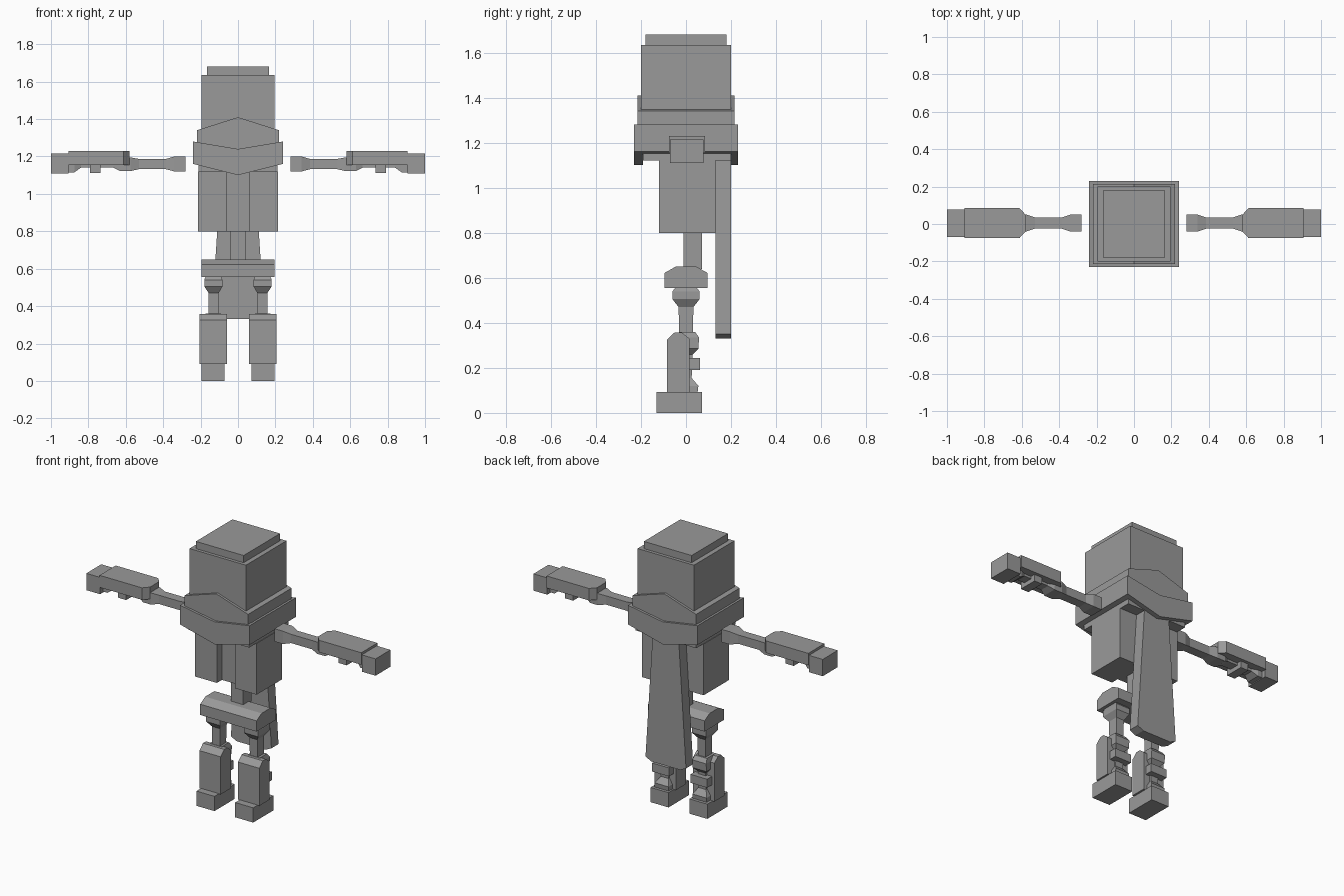
import bpy, bmesh
from mathutils import Vector

if "Cube" in bpy.data.objects:
    bpy.data.objects.remove(bpy.data.objects["Cube"])

grey = bpy.data.materials.new("stone_grey")
grey.diffuse_color = (0.32, 0.32, 0.32, 1)
grey.use_nodes = True
grey.node_tree.nodes["Principled BSDF"].inputs["Base Color"].default_value = grey.diffuse_color


def finish(name, bm):
    bmesh.ops.recalc_face_normals(bm, faces=bm.faces)
    me = bpy.data.meshes.new(name)
    bm.to_mesh(me)
    bm.free()
    me.materials.append(grey)
    ob = bpy.data.objects.new(name, me)
    bpy.context.collection.objects.link(ob)
    return ob


def loft(name, rings):
    """Skin a list of equal-length point rings and cap both ends."""
    bm = bmesh.new()
    rs = [[bm.verts.new(p) for p in r] for r in rings]
    n = len(rs[0])
    for a, b in zip(rs, rs[1:]):
        for i in range(n):
            j = (i + 1) % n
            bm.faces.new((a[i], a[j], b[j], b[i]))
    bm.faces.new(rs[0])
    bm.faces.new(rs[-1])
    return finish(name, bm)


def prism(name, axis, profile, lo, hi):
    """Extrude a profile (remaining axes in xyz order) along an axis."""
    def put(p, t):
        v = list(p)
        v.insert("xyz".index(axis), t)
        return Vector(v)
    return loft(name, [[put(p, t) for p in profile] for t in (lo, hi)])


def box(name, x, y, z):
    return prism(name, 'z', [(x[0], y[0]), (x[1], y[0]), (x[1], y[1]), (x[0], y[1])], *z)


def bone(name, axis, sections):
    """Rectangular sections: (t, lo1, hi1, lo2, hi2)."""
    rings = []
    for t, a, b, c, d in sections:
        ring = []
        for p in ((a, c), (b, c), (b, d), (a, d)):
            v = list(p)
            v.insert("xyz".index(axis), t)
            ring.append(Vector(v))
        rings.append(ring)
    return loft(name, rings)


def both_sides(ob):
    """Bake a mirrored copy across x = 0."""
    bm = bmesh.new()
    bm.from_mesh(ob.data)
    other = bmesh.ops.duplicate(bm, geom=bm.verts[:] + bm.edges[:] + bm.faces[:])["geom"]
    for v in other:
        if isinstance(v, bmesh.types.BMVert):
            v.co.x *= -1
    bmesh.ops.recalc_face_normals(bm, faces=bm.faces)
    bm.to_mesh(ob.data)
    bm.free()


# Head and cap
box("head", (-.195, .195), (-.2, .2), (1.24, 1.635))
box("head_cap", (-.165, .165), (-.18, .18), (1.635, 1.68))

# Peaked upper scarf, then lower scarf ring hanging around the chest
prism("upper_scarf", 'y', [(0, 1.41), (.22, 1.34), (.22, 1.27), (0, 1.235),
                           (-.22, 1.27), (-.22, 1.34)], -.215, .215)
wrap = [(0, 1.24), (.24, 1.28), (.24, 1.16), (0, 1.10), (-.24, 1.16), (-.24, 1.28)]
prism("scarf_front", 'y', wrap, -.23, -.19)
prism("scarf_back", 'y', wrap, .2, .23)
both_sides(prism("scarf_side", 'y', [(.2, 1.27), (.24, 1.28), (.24, 1.16), (.2, 1.15)],
                 -.19, .2))
box("shoulder_block", (-.21, .21), (-.19, .2), (1.12, 1.24))

# Chest with a recessed front channel, spine and tapering cape
prism("chest", 'z', [(-.213, -.12), (-.062, -.12), (-.062, -.07), (.062, -.07),
                     (.062, -.12), (.213, -.12), (.213, .13), (-.213, .13)], .8, 1.12)
box("spine", (-.043, .043), (-.01, .07), (.64, .81))
prism("cape", 'y', [(-.09, 1.13), (.09, 1.13), (.14, .35), (.1, .33),
                    (-.1, .33), (-.14, .35)], .13, .2)

# Pelvis
prism("pelvis", 'x', [(-.095, .555), (-.095, .622), (-.045, .65), (.045, .65),
                      (.095, .622), (.095, .555)], -.195, .195)

# Legs
both_sides(bone("thigh", 'z', [
    (.34, .103, .157, -.03, .03), (.47, .103, .157, -.033, .033),
    (.505, .083, .18, -.06, .06), (.54, .083, .18, -.06, .06),
    (.56, .09, .173, -.045, .045)]))
both_sides(bone("shin", 'z', [
    (.08, .083, .18, -.05, .05), (.12, .083, .18, -.05, .055),
    (.155, .103, .157, -.03, .025), (.26, .103, .157, -.03, .03),
    (.285, .083, .18, -.05, .055), (.335, .083, .18, -.05, .058),
    (.36, .09, .173, -.03, .04)]))
both_sides(prism("shin_guard", 'x', [(-.085, .09), (-.085, .325), (-.05, .358),
                                     (-.02, .358), (.015, .33), (.015, .09)], .06, .207))
both_sides(box("leg_strap", (.075, .19), (.0, .062), (.19, .243)))
both_sides(box("foot", (.072, .196), (-.13, .07), (0, .092)))

# Arms
both_sides(bone("upper_arm", 'x', [
    (.28, -.04, .05, 1.12, 1.2), (.34, -.04, .05, 1.12, 1.2),
    (.385, -.025, .035, 1.132, 1.187), (.53, -.025, .035, 1.132, 1.187),
    (.575, -.04, .05, 1.122, 1.195), (.6, -.04, .05, 1.122, 1.195)]))
both_sides(bone("forearm", 'x', [
    (.6, -.04, .05, 1.122, 1.18), (.63, -.04, .05, 1.122, 1.18),
    (.665, -.025, .035, 1.14, 1.18), (.84, -.025, .035, 1.14, 1.18),
    (.875, -.04, .05, 1.115, 1.18), (.91, -.04, .05, 1.115, 1.18)]))
both_sides(prism("gauntlet", 'z', [(.58, -.04), (.612, -.075), (.905, -.075),
                                   (.905, .085), (.612, .085), (.58, .05)], 1.155, 1.23))
both_sides(box("arm_strap", (.735, .79), (-.055, .065), (1.113, 1.16)))
both_sides(box("hand", (.905, 1.0), (-.07, .078), (1.11, 1.215)))
